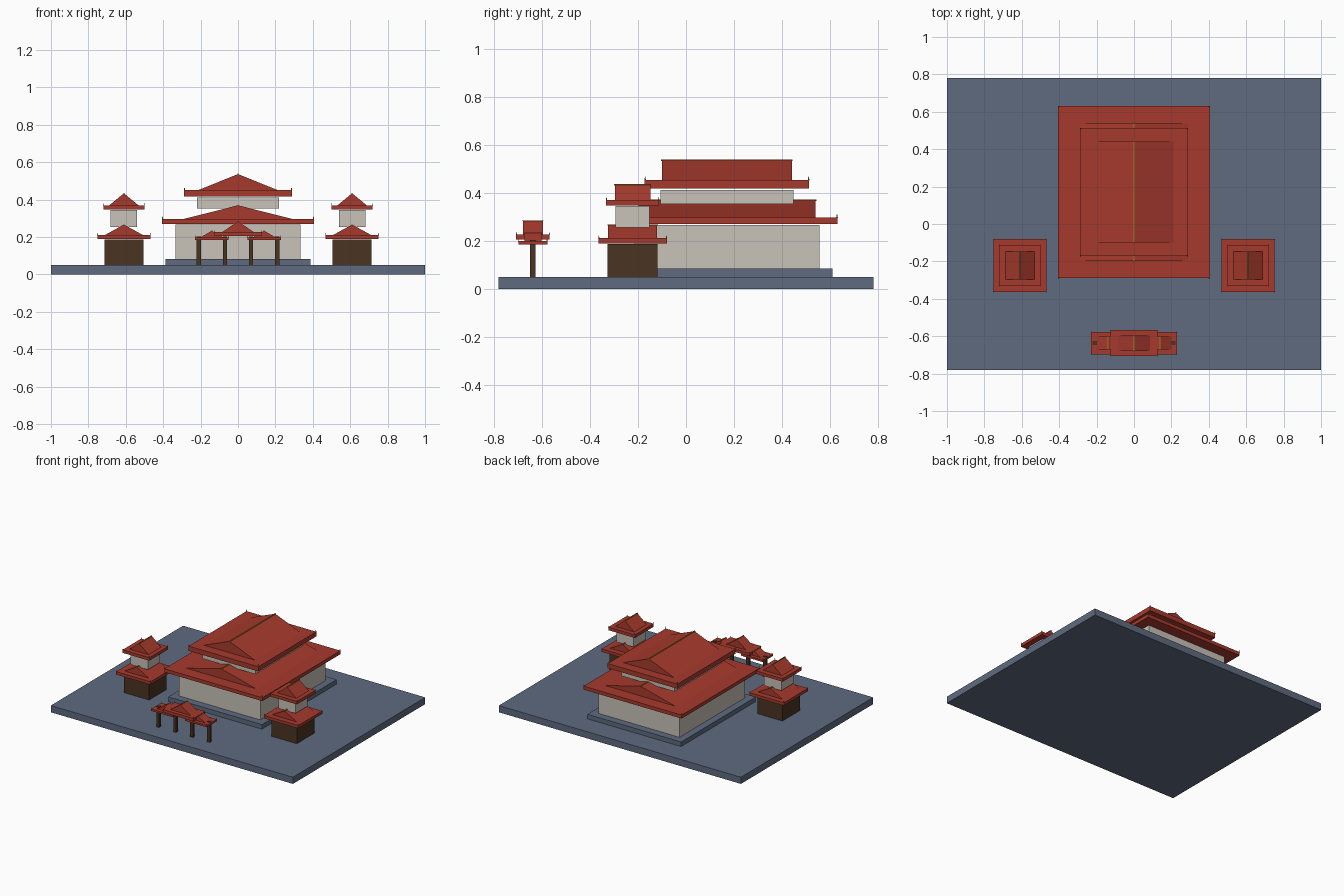
import bpy, bmesh
from math import pi
from mathutils import Matrix, Vector

if "Cube" in bpy.data.objects:
    bpy.data.objects.remove(bpy.data.objects["Cube"])


def material(name, rgb):
    m = bpy.data.materials.new(name)
    m.use_nodes = True
    m.diffuse_color = (*rgb, 1)
    m.node_tree.nodes["Principled BSDF"].inputs["Base Color"].default_value = (*rgb, 1)
    return m


SLATE = material("slate stone", (0.115, 0.147, 0.215))
RED = material("red roof tile", (0.39, 0.042, 0.026))
CREAM = material("cream plaster", (0.58, 0.54, 0.48))
BROWN = material("dark timber", (0.068, 0.034, 0.016))
GOLD = material("gold trim", (0.33, 0.22, 0.02))


def finish(name, bm, mat):
    bmesh.ops.recalc_face_normals(bm, faces=bm.faces)
    mesh = bpy.data.meshes.new(name)
    bm.to_mesh(mesh)
    bm.free()
    mesh.materials.append(mat)
    ob = bpy.data.objects.new(name, mesh)
    bpy.context.collection.objects.link(ob)
    return ob


def add_box(bm, cx, cy, hx, hy, z0, z1):
    m = Matrix.Translation((cx, cy, (z0 + z1) / 2)) @ Matrix.Diagonal((2 * hx, 2 * hy, z1 - z0, 1))
    bmesh.ops.create_cube(bm, size=1, matrix=m)


def box(name, mat, *dims):
    bm = bmesh.new()
    add_box(bm, *dims)
    return finish(name, bm, mat)


def roof(name, cx, cy, eave, z0, z1, gable, top, trim=0.004):
    """Flat eave slab, gabled prism with its ridge along y, gold ridge and corner tips."""
    box(name + "_eave", RED, cx, cy, *eave, z0, z1)
    # Gabled prism
    gx, gy = gable
    bm = bmesh.new()
    ends = []
    for y in (cy - gy, cy + gy):
        profile = ((cx - gx, z1), (cx + gx, z1), (cx, top))
        ends.append([bm.verts.new((x, y, z)) for x, z in profile])
        bm.faces.new(ends[-1])
    a, b = ends
    for i in range(3):
        j = (i + 1) % 3
        bm.faces.new((a[i], a[j], b[j], b[i]))
    finish(name + "_gable", bm, RED)
    # Ridge and corner tips
    bm = bmesh.new()
    add_box(bm, cx, cy, trim, gy + trim, top - trim, top + trim / 2)
    for sx in (-1, 1):
        for sy in (-1, 1):
            p = Vector((cx + sx * (eave[0] - trim / 2), cy + sy * (eave[1] - trim / 2), z1 + 2 * trim))
            bmesh.ops.create_cone(bm, cap_ends=True, segments=6, radius1=trim, radius2=0,
                                  depth=5 * trim, matrix=Matrix.Translation(p))
    finish(name + "_trim", bm, GOLD)


# Courtyard
box("courtyard", SLATE, 0, 0, 1, 0.78, 0, 0.05)

# Main hall
HY = 0.17
box("hall_plinth", SLATE, 0, HY, 0.387, 0.44, 0.05, 0.084)
box("hall_lower_walls", CREAM, 0, HY, 0.335, 0.385, 0.084, 0.266)
roof("hall_lower_roof", 0, HY, (0.405, 0.46), 0.271, 0.297, (0.29, 0.368), 0.37)
box("hall_upper_walls", CREAM, 0, HY, 0.22, 0.277, 0.353, 0.411)
roof("hall_upper_roof", 0, HY, (0.288, 0.342), 0.417, 0.452, (0.21, 0.27), 0.537)

# Corner towers
for side, sx in (("left", 0.61), ("right", -0.61)):
    ty = -0.222
    box(side + "_tower_base", BROWN, sx, ty, 0.104, 0.104, 0.05, 0.187)
    roof(side + "_tower_lower_roof", sx, ty, (0.142, 0.142), 0.189, 0.211, (0.102, 0.102), 0.267, 0.003)
    box(side + "_tower_upper_walls", CREAM, sx, ty, 0.071, 0.071, 0.255, 0.344)
    roof(side + "_tower_upper_roof", sx, ty, (0.11, 0.11), 0.347, 0.37, (0.078, 0.074), 0.434, 0.003)

# Entrance gate
GY = -0.637
bm = bmesh.new()
for x in (-0.21, -0.07, 0.07, 0.21):
    add_box(bm, x, GY, 0.011, 0.011, 0.05, 0.203)
finish("gate_posts", bm, BROWN)
roof("gate_centre_roof", 0, GY, (0.126, 0.07), 0.205, 0.227, (0.085, 0.042), 0.284, 0.0025)
for side, sx in (("left", 0.14), ("right", -0.14)):
    roof("gate_" + side + "_roof", sx, GY, (0.09, 0.06), 0.185, 0.199, (0.06, 0.035), 0.234, 0.0025)
